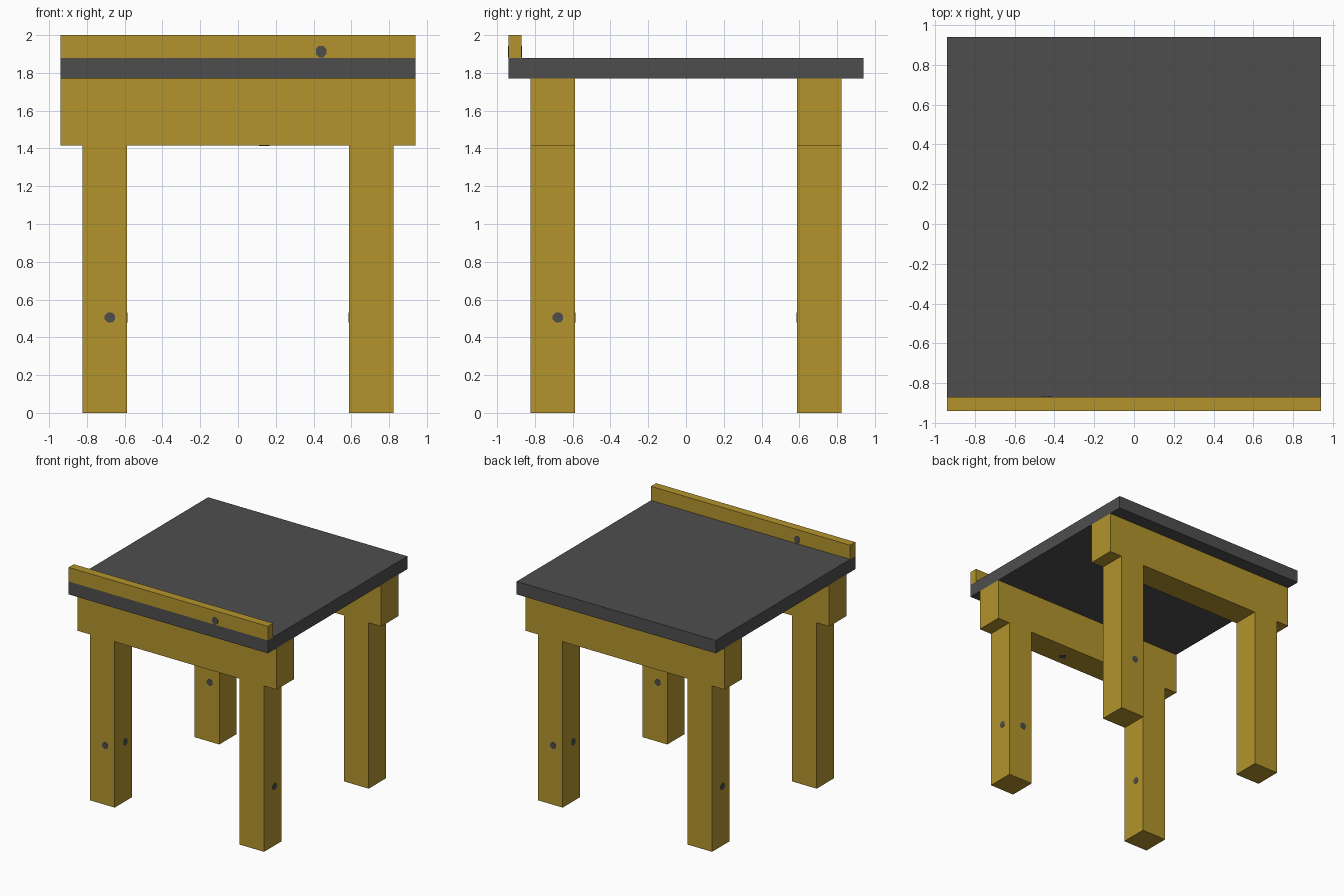
import bpy
from math import pi
from mathutils import Matrix, Vector

cube = bpy.data.objects.get("Cube")
if cube:
    bpy.data.objects.remove(cube, do_unlink=True)


def material(name, rgb):
    mat = bpy.data.materials.new(name)
    mat.use_nodes = True
    mat.diffuse_color = (*rgb, 1)
    mat.node_tree.nodes["Principled BSDF"].inputs["Base Color"].default_value = (*rgb, 1)
    return mat


WOOD = material("golden wood", (0.451, 0.296, 0.026))
GREY = material("dark grey", (0.076, 0.076, 0.076))


def box(name, low, high, mat):
    low, high = Vector(low), Vector(high)
    bpy.ops.mesh.primitive_cube_add(size=1)
    ob = bpy.context.object
    ob.name = name
    ob.data.transform(Matrix.Translation((low + high) / 2) @ Matrix.Diagonal((*(high - low), 1)))
    ob.data.materials.append(mat)


def knot(name, centre, normal, radius=0.03, stretch=1.0):
    """Thin eight-sided plate lying on a face that points along normal."""
    bpy.ops.mesh.primitive_cylinder_add(vertices=8, radius=radius, depth=0.004)
    ob = bpy.context.object
    ob.name = name
    turn = Vector(normal).to_track_quat('Z', 'Y').to_matrix().to_4x4()
    ob.data.transform(Matrix.Translation(centre) @ Matrix.Diagonal((1, 1, stretch, 1))
                      @ turn @ Matrix.Rotation(pi / 8, 4, 'Z'))
    ob.data.materials.append(GREY)


HALF = 0.94            # half width of the top
LEG, W = 0.705, 0.117  # leg centre and half thickness
APRON_Z, TOP_Z, RAIL_Z = 1.415, 1.77, 1.88
KNOT_Z, SHIFT = 0.505, 0.027

# Table top and the low rail along its front edge
box("table_top", (-HALF, -HALF, TOP_Z), (HALF, HALF, RAIL_Z), GREY)
box("front_rail", (-HALF, -HALF, RAIL_Z), (HALF, -0.87, 2), WOOD)
knot("rail_front_knot", (0.44, -HALF, 1.913), (0, -1, 0), stretch=1.1)
knot("rail_back_knot", (-0.44, -0.87, 1.913), (0, 1, 0), stretch=1.1)

# Aprons and legs, with wood knots on the leg faces
for sy, depth in ((-1, "front"), (1, "back")):
    y = sy * LEG
    box(depth + "_apron", (-HALF, y - W, APRON_Z), (HALF, y + W, TOP_Z), WOOD)
    for sx, side in ((-1, "right"), (1, "left")):
        x = sx * LEG
        leg = f"{depth}_{side}_leg"
        box(leg, (x - W, y - W, 0), (x + W, y + W, APRON_Z), WOOD)
        knot(leg + "_knot", (x - sx * SHIFT, y + sx * W, KNOT_Z), (0, sx, 0))
        knot(leg + "_side_knot", (x - sy * W, y - sy * SHIFT, KNOT_Z), (-sy, 0, 0))

knot("apron_knot", (0.14, -0.73, APRON_Z), (0, 0, -1))
